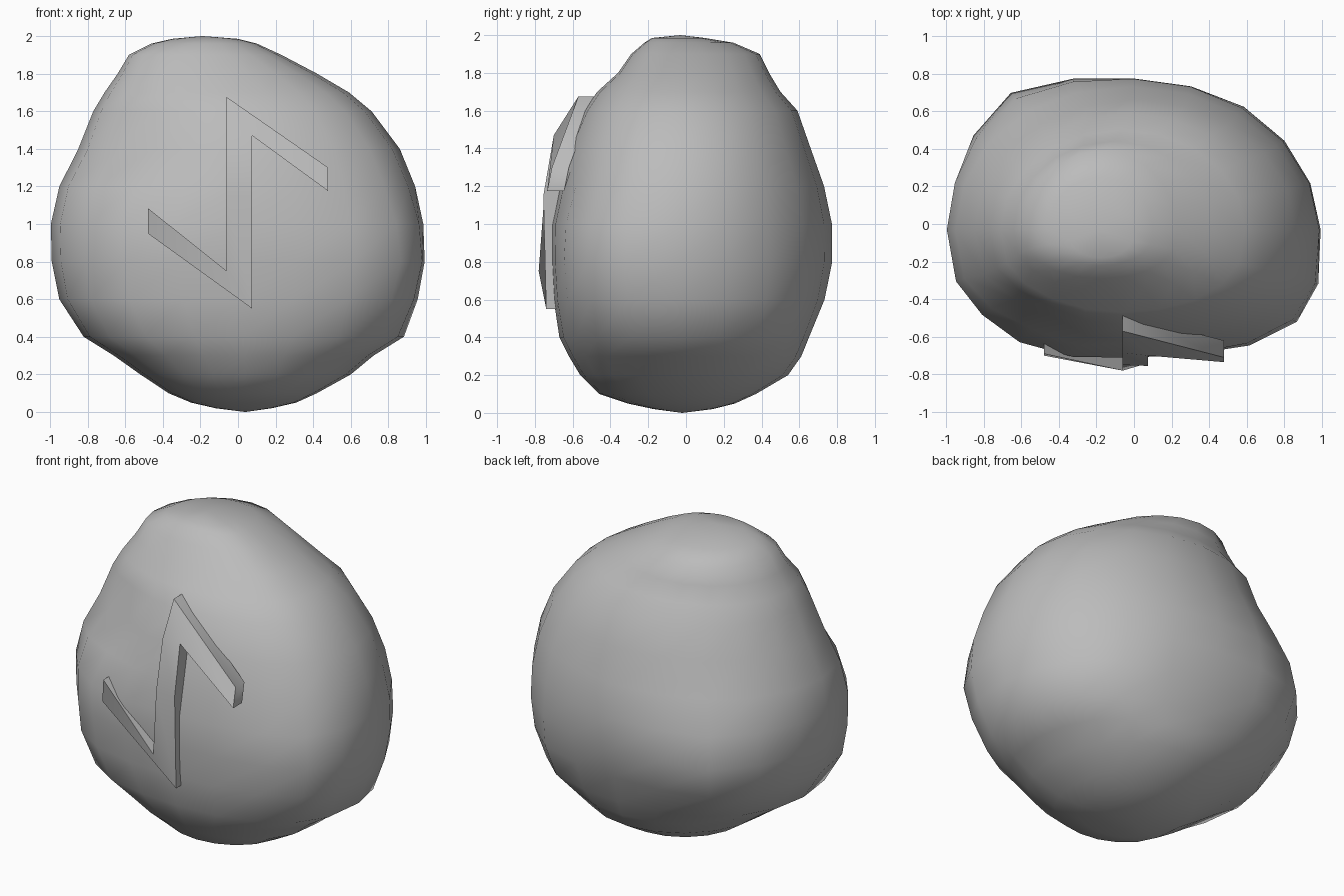
import bpy, bmesh, math
from mathutils import Vector

cube = bpy.data.objects.get("Cube")
if cube:
    bpy.data.objects.remove(cube)

stone = bpy.data.materials.new("stone grey")
stone.use_nodes = True
stone.diffuse_color = (0.5, 0.5, 0.5, 1)
stone.node_tree.nodes["Principled BSDF"].inputs["Base Color"].default_value = (0.5, 0.5, 0.5, 1)


def add_object(name, bm):
    bmesh.ops.recalc_face_normals(bm, faces=bm.faces)
    mesh = bpy.data.meshes.new(name)
    bm.to_mesh(mesh)
    bm.free()
    mesh.materials.append(stone)
    obj = bpy.data.objects.new(name, mesh)
    bpy.context.collection.objects.link(obj)
    bpy.ops.object.select_all(action="DESELECT")
    obj.select_set(True)
    bpy.context.view_layer.objects.active = obj
    bpy.ops.object.shade_smooth_by_angle(angle=math.radians(60))


# Boulder cross-sections: height, right, left, front, back
sections = [
    (0.02, -0.12, 0.18, -0.17, 0.14), (0.05, -0.25, 0.31, -0.31, 0.26),
    (0.10, -0.37, 0.42, -0.46, 0.37),
    (0.20, -0.52, 0.60, -0.56, 0.54), (0.30, -0.66, 0.72, -0.62, 0.61),
    (0.40, -0.82, 0.88, -0.67, 0.65), (0.60, -0.95, 0.95, -0.70, 0.73),
    (0.80, -0.99, 0.985, -0.71, 0.77), (1.00, -0.995, 0.98, -0.71, 0.77),
    (1.20, -0.95, 0.94, -0.67, 0.73), (1.40, -0.85, 0.86, -0.63, 0.66),
    (1.60, -0.77, 0.71, -0.54, 0.59), (1.70, -0.71, 0.59, -0.47, 0.50),
    (1.80, -0.64, 0.42, -0.36, 0.44), (1.90, -0.58, 0.23, -0.29, 0.39),
    (1.96, -0.46, 0.10, -0.22, 0.25), (1.985, -0.35, 0.00, -0.18, 0.10),
]
# Swellings and hollows: centre, radius, strength
lumps = [
    (Vector((-0.62, 0.66, 0.75)), 0.35, 0.13),
    (Vector((0.75, -0.52, 0.80)), 0.35, 0.09),
    (Vector((0.58, 0.52, 0.50)), 0.25, 0.05),
    (Vector((-0.58, -0.52, 0.45)), 0.25, 0.05),
    (Vector((-0.45, -0.62, 0.95)), 0.22, 0.06),
    (Vector((-0.52, -0.45, 1.40)), 0.22, -0.13),
]
SIDES = 20
MIDDLE_Y = -0.03

# Boulder, flatter across the front than the back
bm = bmesh.new()
rings = []
for z, x0, x1, y0, y1 in sections:
    centre = Vector(((x0 + x1) / 2, MIDDLE_Y, z))
    ring = []
    for i in range(SIDES):
        a = math.tau * i / SIDES
        c, s = math.cos(a), math.sin(a)
        if s > 0:
            y = s * (y1 - MIDDLE_Y)
        else:
            y = abs(s) ** 0.77 * (y0 - MIDDLE_Y)
        offset = Vector((c * (x1 - x0) / 2, y, 0))
        point = centre + offset
        scale = 1 + sum(k * math.exp(-((point - p).length / r) ** 2) for p, r, k in lumps)
        ring.append(bm.verts.new(centre + offset * scale))
    rings.append(ring)
bottom = bm.verts.new((0.04, -0.02, 0))
top = bm.verts.new((-0.19, -0.03, 2))
for i in range(SIDES):
    j = (i + 1) % SIDES
    for low, high in zip(rings, rings[1:]):
        bm.faces.new((low[i], low[j], high[j], high[i]))
    bm.faces.new((bottom, rings[0][j], rings[0][i]))
    bm.faces.new((top, rings[-1][i], rings[-1][j]))
add_object("boulder", bm)

# Raised zigzag ridge on the front, following the boulder
front = {
    "a": (-0.06, -0.57, 1.675), "b": (0.48, -0.71, 1.30),
    "c": (0.48, -0.735, 1.175), "d": (0.075, -0.70, 1.47),
    "e": (0.075, -0.74, 0.55), "f": (-0.48, -0.70, 0.95),
    "g": (-0.48, -0.69, 1.085), "h": (-0.06, -0.78, 0.75),
    "i": (-0.06, -0.685, 1.46), "j": (-0.06, -0.75, 1.15), "k": (0.075, -0.755, 1.15),
}
bm = bmesh.new()
verts = {k: bm.verts.new(p) for k, p in front.items()}
for loop in ("abcd", "adi", "idkj", "jkeh", "hefg"):
    bm.faces.new([verts[k] for k in loop])
bmesh.ops.recalc_face_normals(bm, faces=bm.faces)
back = bmesh.ops.extrude_face_region(bm, geom=bm.faces[:], use_keep_orig=True)
moved = [g for g in back["geom"] if isinstance(g, bmesh.types.BMVert)]
bmesh.ops.translate(bm, verts=moved, vec=(0, 0.09, 0))
add_object("zigzag_ridge", bm)
